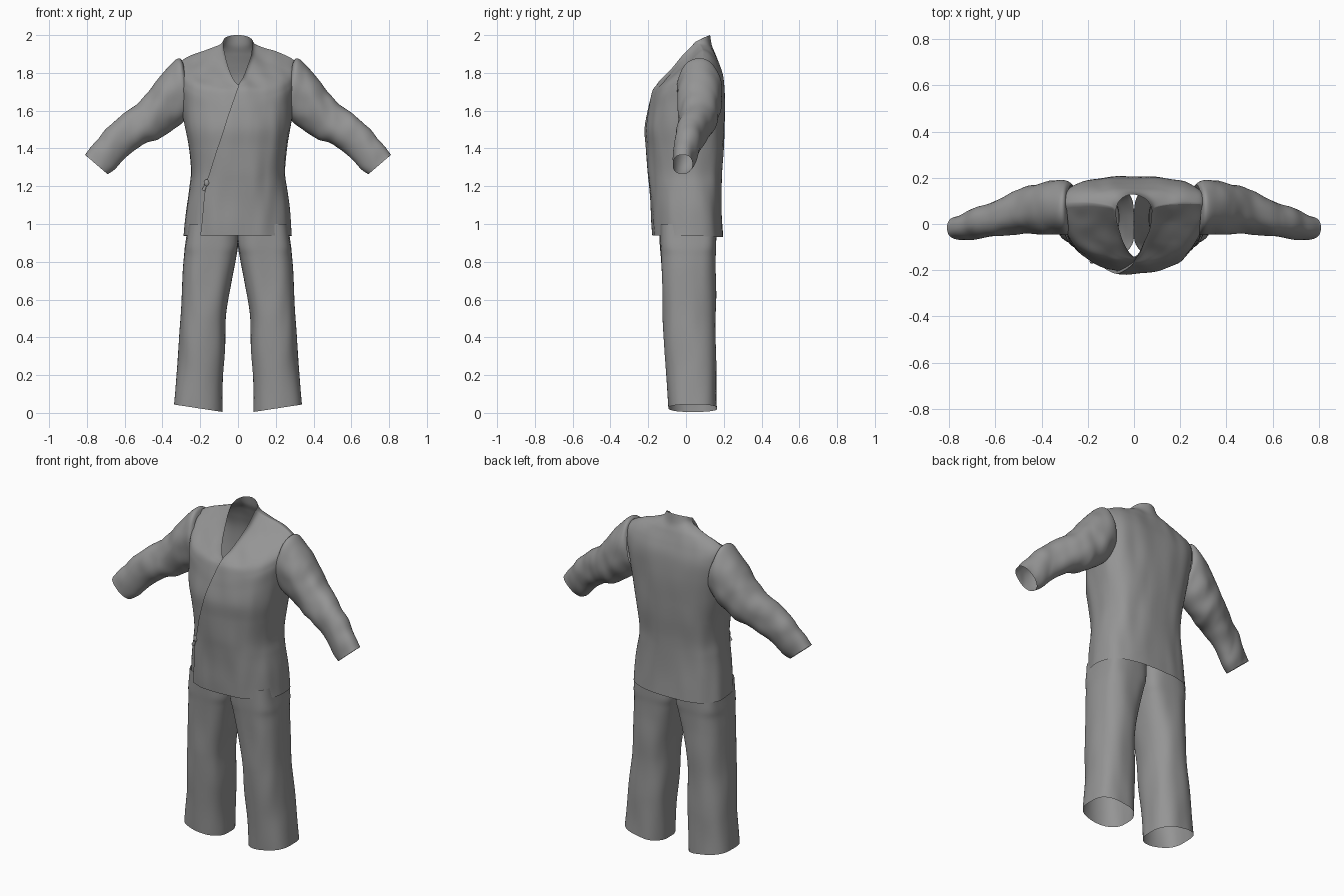
import bpy, bmesh, math
from mathutils import Vector, noise

if "Cube" in bpy.data.objects:
    bpy.data.objects.remove(bpy.data.objects["Cube"], do_unlink=True)

# One plain cloth colour
cloth = bpy.data.materials.new("grey_cloth")
cloth.use_nodes = True
cloth.diffuse_color = (0.3, 0.3, 0.3, 1)
cloth.node_tree.nodes["Principled BSDF"].inputs["Base Color"].default_value = (0.3, 0.3, 0.3, 1)


def blend(rings, v):
    """Smooth interpolation through a list of cross-section settings, v in 0..1."""
    f = max(0.0, min(v, 1.0)) * (len(rings) - 1)
    i = min(int(f), len(rings) - 2)
    t = f - i
    last = len(rings) - 1
    quad = zip(rings[max(i - 1, 0)], rings[i], rings[i + 1], rings[min(i + 2, last)])
    return [b + 0.5 * t * (c - a + t * (2*a - 5*b + 4*c - d + t * (3*(b - c) + d - a)))
            for a, b, c, d in quad]


def power(value, n):
    return math.copysign(abs(value) ** (2 / n), value)


def finish(obj, mirror=False):
    obj.data.materials.append(cloth)
    if mirror:
        obj.modifiers.new("other_side", 'MIRROR')
    bpy.ops.object.select_all(action='DESELECT')
    obj.select_set(True)
    bpy.context.view_layer.objects.active = obj
    bpy.ops.object.shade_smooth_by_angle(angle=math.radians(50))


def sheet(name, point, nu, nv, closed, fold, depth, mirror=False):
    """Cloth surface from point(u, v), with soft folds pushed along its normals."""
    bm = bmesh.new()
    cols = nu if closed else nu + 1
    rows = [[bm.verts.new(point(i / nu, j / nv)) for i in range(cols)] for j in range(nv + 1)]
    for low, high in zip(rows, rows[1:]):
        for i in range(nu):
            k = (i + 1) % cols
            bm.faces.new((low[i], low[k], high[k], high[i]))
    bm.normal_update()
    moves = []
    for vert in bm.verts:
        p = vert.co
        fine = noise.noise(Vector((p.x * fold[0], p.y * fold[1], p.z * fold[2])))
        broad = noise.noise(p * 4 + Vector((3, 7, 1)))
        moves.append(vert.normal * depth * (fine + 0.6 * broad))
    for vert, move in zip(bm.verts, moves):
        vert.co += move
    mesh = bpy.data.meshes.new(name)
    bm.to_mesh(mesh)
    bm.free()
    obj = bpy.data.objects.new(name, mesh)
    bpy.context.collection.objects.link(obj)
    finish(obj, mirror)
    return obj


# Jacket body: half width, front y, back y, side y, side z, front z, back z, front and back roundness
BODY = [
    (.288, -.168, .195, .02, .94, .94, .93, 2.4, 2.8),
    (.274, -.176, .187, .02, 1.08, 1.08, 1.08, 2.4, 2.8),
    (.258, -.186, .185, .02, 1.19, 1.19, 1.19, 2.3, 2.8),
    (.248, -.194, .188, .02, 1.28, 1.28, 1.28, 2.3, 2.8),
    (.262, -.202, .198, .02, 1.41, 1.40, 1.41, 2.3, 2.8),
    (.285, -.207, .202, .03, 1.54, 1.50, 1.55, 2.3, 3.0),
    (.303, -.190, .202, .06, 1.69, 1.60, 1.67, 2.3, 3.0),
    (.312, -.176, .196, .075, 1.80, 1.66, 1.77, 2.3, 3.0),
    (.295, -.165, .178, .085, 1.868, 1.70, 1.84, 2.2, 2.8),
    (.200, -.155, .155, .09, 1.908, 1.72, 1.90, 2.0, 2.4),
    (.100, -.148, .135, .075, 1.945, 1.73, 1.945, 1.7, 2.1),
    (.078, -.143, .125, .05, 1.965, 1.74, 2.00, 1.5, 2.0),
]


def body(angle, v):
    w, yf, yb, yc, zs, zf, zb, nf, nb = blend(BODY, v)
    c, s = math.cos(angle), math.sin(angle)
    n, y_end, z_end = (nf, yf, zf) if s < 0 else (nb, yb, zb)
    f = abs(power(s, n))
    return Vector((w * power(c, n), yc + (y_end - yc) * f, zs + (z_end - zs) * f))


FOLDS = (13, 13, 4)
sheet("jacket_body", lambda u, v: body(u * math.tau, v), 112, 110, True, FOLDS, .007)


# Overlapping left front, its free edge running diagonally across the chest
def edge_x(z):
    if z > 1.22:
        return -.165 + (z - 1.22) * .333
    return -.165 - (1.22 - z) * .12


def edge_angle(v):
    low, high = -math.pi, 0.0
    for _ in range(30):
        mid = (low + high) / 2
        p = body(mid, v)
        if p.x < edge_x(p.z):
            low = mid
        else:
            high = mid
    return low


def front_panel(u, v):
    start = edge_angle(v)
    u = max(0.0, (u - .02) / .98) if u > 0 else -1
    lift = 0 if u < 0 else .013 * (1 - u)
    p = body(start * (1 - max(u, 0)), v)
    return p + Vector((-lift * .3, -lift, 0))


sheet("front_overlap", front_panel, 50, 110, False, FOLDS, .007)

# Sleeves: top x and z, bottom x and z, centre y, half depth
SLEEVE = [
    (.290, 1.850, .250, 1.580, .070, .100),
    (.318, 1.872, .275, 1.550, .070, .113),
    (.395, 1.795, .350, 1.495, .070, .113),
    (.475, 1.705, .420, 1.445, .062, .105),
    (.570, 1.612, .490, 1.428, .045, .090),
    (.655, 1.545, .570, 1.368, .022, .075),
    (.730, 1.470, .630, 1.315, .000, .064),
    (.808, 1.365, .692, 1.265, -.018, .055),
]


def sleeve(u, v):
    tx, tz, bx, bz, yc, ry = blend(SLEEVE, v)
    c, s = power(math.cos(u * math.tau), 2.2), power(math.sin(u * math.tau), 2.2)
    return Vector(((tx + bx + (tx - bx) * s) / 2, yc + ry * c, (tz + bz + (tz - bz) * s) / 2))


sheet("sleeves", sleeve, 64, 70, True, (14, 6, 9), .011, True)

# Trouser legs: outer z, inner z, inner x, outer x, front y, back y, roundness
LEG = [
    (.045, .005, .082, .342, -.090, .166, 2.5),
    (.160, .140, .078, .330, -.100, .163, 2.5),
    (.310, .300, .072, .315, -.110, .158, 2.5),
    (.500, .500, .065, .302, -.122, .155, 2.5),
    (.690, .690, .037, .292, -.130, .155, 2.6),
    (.820, .820, .012, .287, -.134, .157, 2.9),
    (.890, .890, .000, .283, -.137, .160, 3.4),
    (1.00, 1.00, .000, .265, -.140, .160, 3.6),
]


def leg(u, v):
    zo, zi, xi, xo, yf, yb, n = blend(LEG, v)
    c, s = power(math.cos(u * math.tau), n), power(math.sin(u * math.tau), n)
    return Vector(((xi + xo + (xo - xi) * c) / 2, (yf + yb + (yb - yf) * s) / 2,
                   (zi + zo + (zo - zi) * c) / 2))


sheet("trouser_legs", leg, 64, 80, True, (12, 12, 4), .006, True)

# Small tie knot where the overlap closes
knot_v = 2.3 / (len(BODY) - 1)
knot_at = body(edge_angle(knot_v), knot_v) + Vector((0, -.012, 0))
bpy.ops.mesh.primitive_uv_sphere_add(segments=16, ring_count=10, radius=.016, location=knot_at)
knot = bpy.context.object
knot.name = "tie_knot"
knot.scale = (1, .7, 1.2)
finish(knot)
for side, name in ((-1, "tie_end_right"), (1, "tie_end_left")):
    bpy.ops.mesh.primitive_cone_add(vertices=10, radius1=.01, radius2=.005, depth=.04,
                                    location=knot_at + Vector((side * .01, 0, -.022)))
    tail = bpy.context.object
    tail.name = name
    tail.rotation_euler = (0, -side * .4, 0)
    finish(tail)
